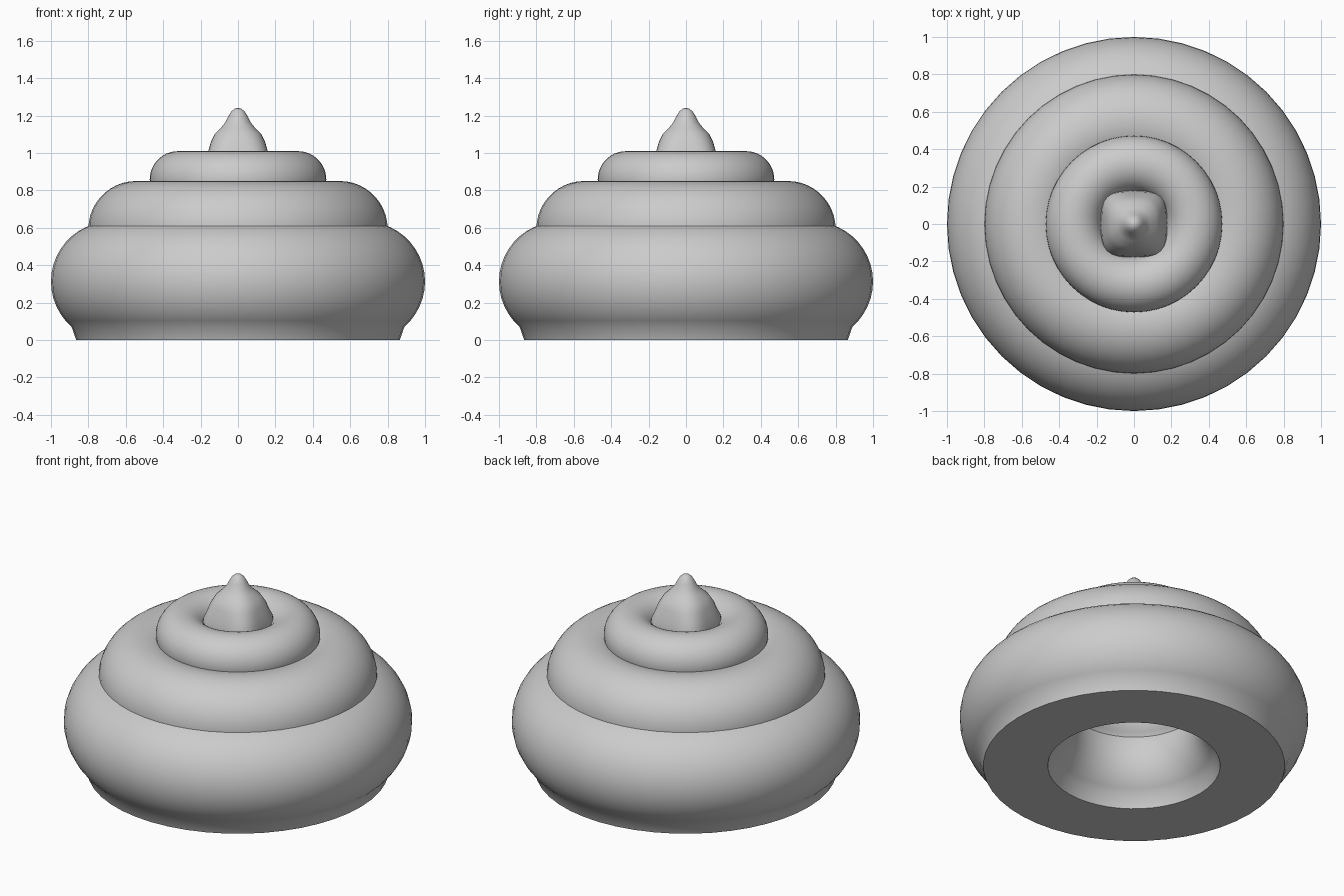
import bpy, bmesh, math
from math import sin, cos, pi, radians

if "Cube" in bpy.data.objects:
    bpy.data.objects.remove(bpy.data.objects["Cube"])


def finish(name, bm):
    bmesh.ops.recalc_face_normals(bm, faces=bm.faces)
    mesh = bpy.data.meshes.new(name)
    bm.to_mesh(mesh)
    bm.free()
    obj = bpy.data.objects.new(name, mesh)
    bpy.context.collection.objects.link(obj)
    bpy.ops.object.select_all(action='DESELECT')
    obj.select_set(True)
    bpy.context.view_layer.objects.active = obj
    bpy.ops.object.shade_smooth_by_angle(angle=radians(40))
    return obj


def bridge(bm, a, b):
    n = len(a)
    for i in range(n):
        j = (i + 1) % n
        bm.faces.new((a[i], a[j], b[j], b[i]))


# Ring with a flattened underside, scaled for each tier
MAJOR, MINOR, MID = 0.68, 0.32, 0.313


def ring(name, scale, z, segs=48, arc=34):
    profile = [(MAJOR - 0.185, 0), (MAJOR + 0.185, 0)]
    for i in range(arc + 1):
        a = radians(-49 + 278 * i / arc)
        profile.append((MAJOR + MINOR * cos(a), MID + MINOR * sin(a)))
    bm = bmesh.new()
    loops = []
    for k in range(segs):
        t = 2 * pi * k / segs
        loops.append([bm.verts.new((r * cos(t) * scale, r * sin(t) * scale, h * scale + z))
                      for r, h in profile])
    for k in range(segs):
        bridge(bm, loops[k], loops[(k + 1) % segs])
    return finish(name, bm)


ring("bottom_ring", 1.0, 0.0)
ring("middle_ring", 0.8, 0.344)
ring("top_ring", 0.472, 0.711)

# Rounded-square bud with a drawn-out point: half width, height, squareness exponent
sections = [(0.04, 0.748, 2), (0.08, 0.757, 2.3), (0.14, 0.79, 3), (0.17, 0.85, 3.6),
            (0.178, 0.91, 3.8), (0.172, 0.97, 3.6), (0.159, 1.01, 3.2), (0.145, 1.06, 2.8),
            (0.122, 1.105, 2.5), (0.09, 1.136, 2.2), (0.067, 1.165, 2), (0.052, 1.195, 2),
            (0.036, 1.222, 2), (0.018, 1.237, 2)]
bm = bmesh.new()
loops = []
for w, z, p in sections:
    loop = []
    for k in range(40):
        t = 2 * pi * k / 40
        r = w / (abs(cos(t)) ** p + abs(sin(t)) ** p) ** (1 / p)
        loop.append(bm.verts.new((r * cos(t), r * sin(t), z)))
    loops.append(loop)
for a, b in zip(loops, loops[1:]):
    bridge(bm, a, b)
for loop, z in ((loops[0], 0.745), (loops[-1], 1.241)):
    pole = bm.verts.new((0, 0, z))
    for i in range(40):
        bm.faces.new((loop[i], loop[(i + 1) % 40], pole))
finish("tip", bm)
